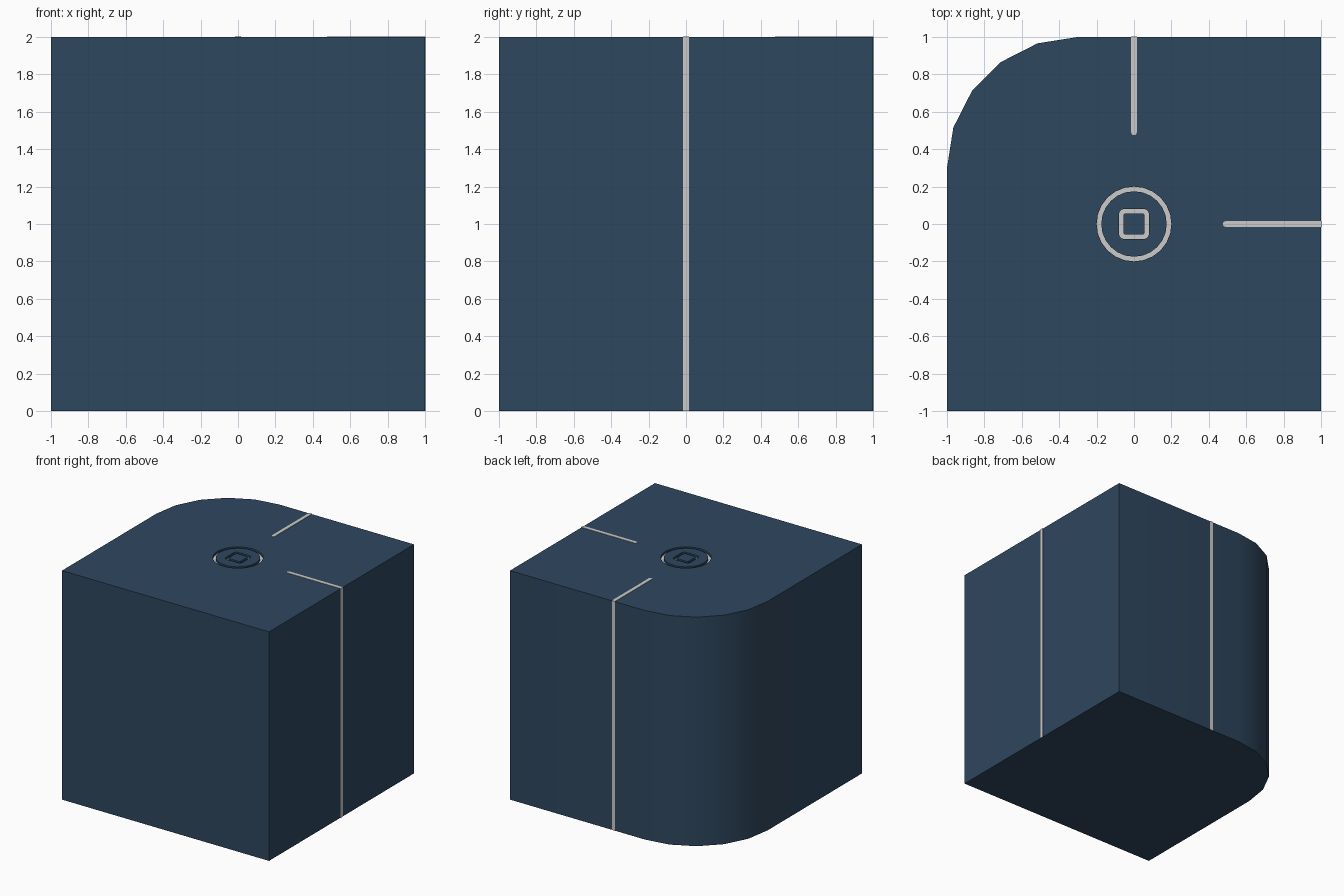
import bpy, bmesh, math

if "Cube" in bpy.data.objects:
    bpy.data.objects.remove(bpy.data.objects["Cube"])


def material(name, rgb):
    m = bpy.data.materials.new(name)
    m.diffuse_color = (*rgb, 1.0)
    m.use_nodes = True
    m.node_tree.nodes["Principled BSDF"].inputs["Base Color"].default_value = m.diffuse_color
    return m


NAVY = material("navy blue", (0.028, 0.063, 0.114))
PALE = material("pale grey", (0.61, 0.60, 0.58))


def prism(name, outline, z0, z1, mat):
    """Extrude a flat outline from z0 to z1."""
    bm = bmesh.new()
    face = bm.faces.new([bm.verts.new((x, y, z0)) for x, y in outline])
    top = bmesh.ops.extrude_face_region(bm, geom=[face])["geom"]
    verts = [v for v in top if isinstance(v, bmesh.types.BMVert)]
    bmesh.ops.translate(bm, verts=verts, vec=(0, 0, z1 - z0))
    bmesh.ops.recalc_face_normals(bm, faces=bm.faces)
    me = bpy.data.meshes.new(name)
    bm.to_mesh(me)
    bm.free()
    me.materials.append(mat)
    ob = bpy.data.objects.new(name, me)
    bpy.context.collection.objects.link(ob)
    return ob


def arc(cx, cy, r, a0, a1, n):
    return [(cx + r * math.cos(math.radians(a0 + (a1 - a0) * i / n)),
             cy + r * math.sin(math.radians(a0 + (a1 - a0) * i / n)))
            for i in range(n + 1)]


def rounded_square(h, r, n=3):
    c = h - r
    pts = []
    for i, (sx, sy) in enumerate([(1, 1), (-1, 1), (-1, -1), (1, -1)]):
        pts += arc(sx * c, sy * c, r, 90 * i, 90 * i + 90, n)
    return pts


def cut(target, cutter):
    mod = target.modifiers.new("cut", "BOOLEAN")
    mod.operation, mod.solver, mod.object = "DIFFERENCE", "EXACT", cutter
    dg = bpy.context.evaluated_depsgraph_get()
    me = bpy.data.meshes.new_from_object(target.evaluated_get(dg))
    target.modifiers.clear()
    target.data = me
    bpy.data.objects.remove(cutter)


# Block with one rounded corner at the back left
body = prism("block", [(-1, -1), (1, -1), (1, 1)] + arc(-0.3, 0.3, 0.7, 90, 180, 5),
             0, 2, NAVY)

# Shallow ring and rounded square grooves in the top
FLOOR = 1.98
for outer, inner in ((arc(0, 0, 0.2, 0, 345, 23), arc(0, 0, 0.175, 0, 345, 23)),
                     (rounded_square(0.08, 0.025), rounded_square(0.057, 0.015))):
    ring = prism("groove_cutter", outer, FLOOR, 2.1, NAVY)
    ring.hide_render = True
    cut(ring, prism("core_cutter", inner, 1.9, 2.2, NAVY))
    cut(body, ring)

# Groove floors are pale, everything else navy
me = body.data
me.materials.clear()
me.materials.append(NAVY)
me.materials.append(PALE)
for p in me.polygons:
    p.material_index = int(abs(p.center.z - FLOOR) < 0.002 and p.normal.z > 0.9)
    p.use_smooth = abs(p.normal.z) < 0.5
me.set_sharp_from_angle(angle=math.radians(30))

# Thin pale stripes on the right and back sides, running onto the top
W, T = 0.015, 0.003
for side, turn in (("right", 0), ("back", math.pi / 2)):
    tongue = [(1 + T, -W), (1 + T, W)] + arc(0.49, 0, W, 90, 270, 6)
    top = prism(side + "_top_stripe", tongue, 1.999, 2 + T, PALE)
    wall = prism(side + "_side_stripe",
                 [(0.999, -W), (1 + T, -W), (1 + T, W), (0.999, W)], 0, 2, PALE)
    for ob in (top, wall):
        ob.rotation_euler.z = turn
